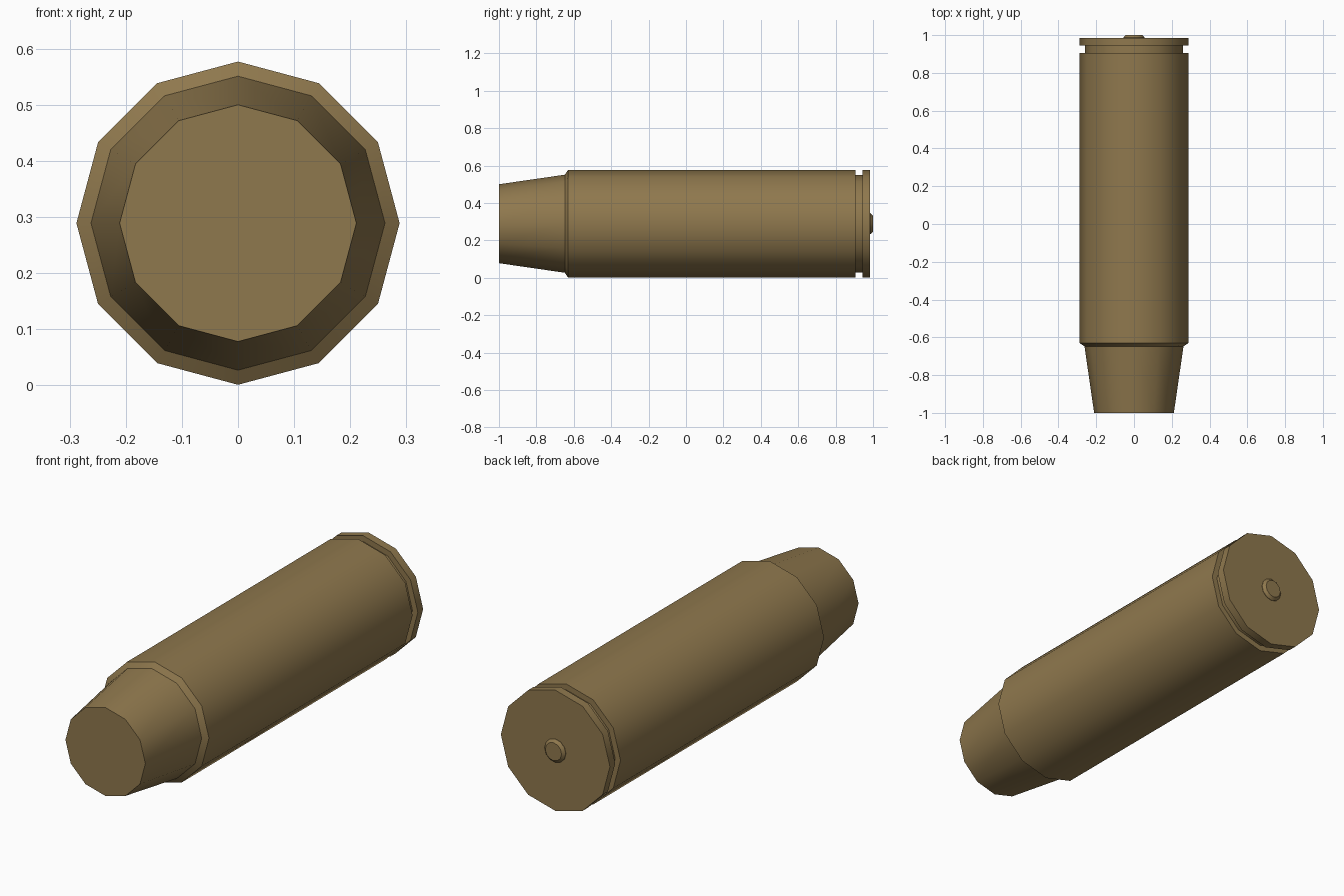
import bpy, bmesh, math

if "Cube" in bpy.data.objects:
    bpy.data.objects.remove(bpy.data.objects["Cube"])

SIDES = 12
AXIS_Z = 0.289

brass = bpy.data.materials.new("dull_brass")
brass.diffuse_color = (0.275, 0.188, 0.075, 1)
brass.use_nodes = True
brass.node_tree.nodes["Principled BSDF"].inputs["Base Color"].default_value = brass.diffuse_color


def turned(name, profile):
    """Closed 12-sided solid turned around the y axis; profile is (y, radius)."""
    bm = bmesh.new()
    rings = []
    for y, r in profile:
        angles = [2 * math.pi * i / SIDES for i in range(SIDES)]
        rings.append([bm.verts.new((r * math.cos(a), y, AXIS_Z + r * math.sin(a)))
                      for a in angles])
    for a, b in zip(rings, rings[1:]):
        for i in range(SIDES):
            j = (i + 1) % SIDES
            bm.faces.new((a[i], a[j], b[j], b[i]))
    bm.faces.new(rings[0])
    bm.faces.new(rings[-1])
    bmesh.ops.recalc_face_normals(bm, faces=bm.faces)
    mesh = bpy.data.meshes.new(name)
    bm.to_mesh(mesh)
    bm.free()
    mesh.materials.append(brass)
    obj = bpy.data.objects.new(name, mesh)
    bpy.context.collection.objects.link(obj)
    bpy.ops.object.select_all(action='DESELECT')
    obj.select_set(True)
    bpy.context.view_layer.objects.active = obj
    bpy.ops.object.shade_smooth_by_angle(angle=math.radians(32))


# Casing: tapered nose, shoulder, long body, extractor groove and rim
turned("casing", [(-1.0, 0.211), (-0.648, 0.262), (-0.63, 0.288), (0.905, 0.288),
                  (0.905, 0.26), (0.945, 0.26), (0.945, 0.288), (0.985, 0.288)])

# Primer: small raised button at the rear
turned("primer", [(0.98, 0.056), (0.987, 0.056), (1.0, 0.043)])
